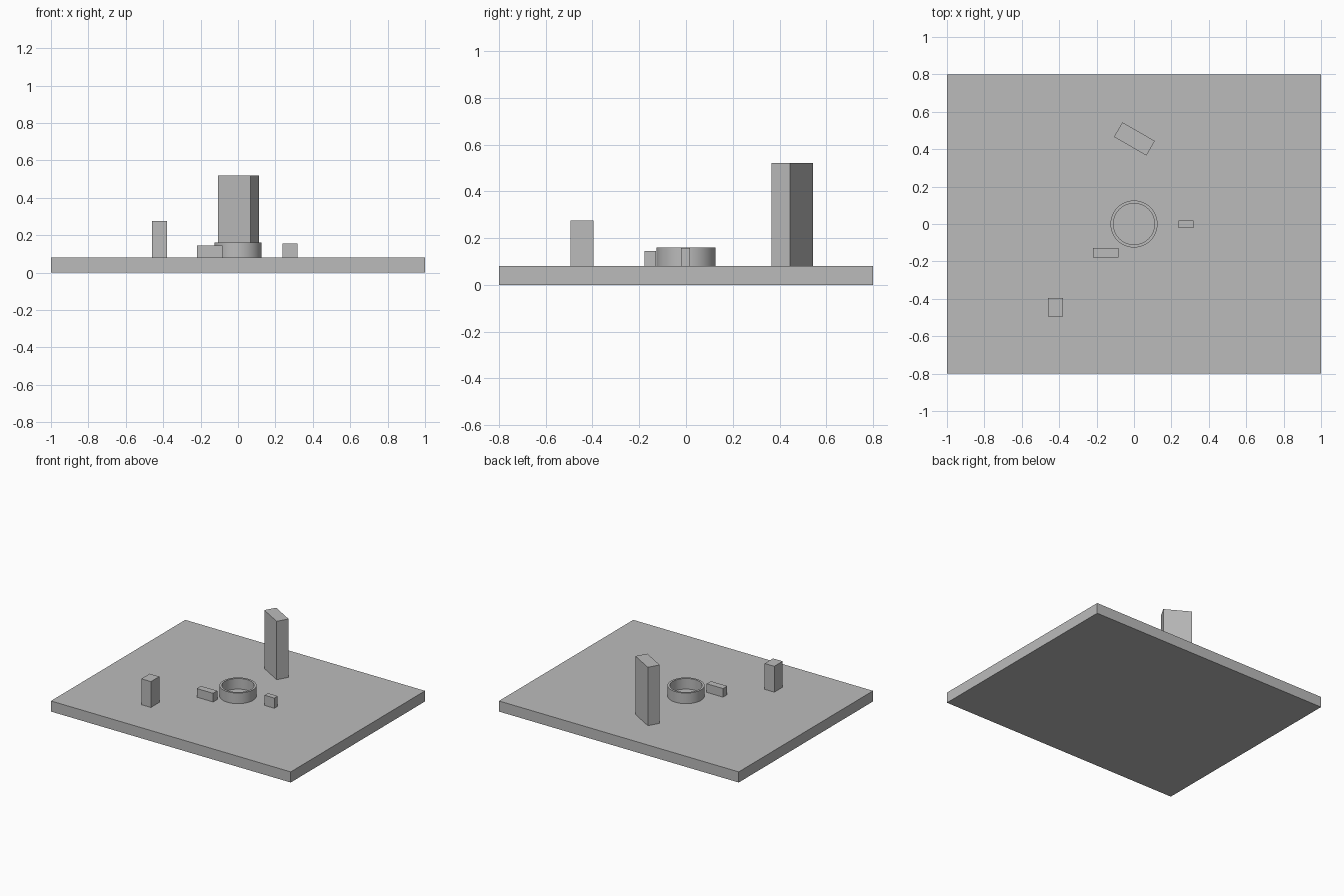
import bpy
import bmesh
from math import radians
from mathutils import Matrix

cube = bpy.data.objects.get("Cube")
if cube:
    bpy.data.objects.remove(cube, do_unlink=True)

GREY = (0.5, 0.5, 0.5, 1)
grey = bpy.data.materials.new("plain_grey")
grey.use_nodes = True
grey.diffuse_color = GREY
grey.node_tree.nodes["Principled BSDF"].inputs["Base Color"].default_value = GREY

DECK = 0.08  # top of the ground slab


def add_part(name, bm):
    bmesh.ops.recalc_face_normals(bm, faces=bm.faces)
    mesh = bpy.data.meshes.new(name)
    bm.to_mesh(mesh)
    bm.free()
    mesh.materials.append(grey)
    part = bpy.data.objects.new(name, mesh)
    bpy.context.collection.objects.link(part)
    return part


def block(name, x, y, width, depth, bottom, top, turn=0):
    bm = bmesh.new()
    bmesh.ops.create_cube(bm, size=1)
    bmesh.ops.scale(bm, vec=(width, depth, top - bottom), verts=bm.verts)
    part = add_part(name, bm)
    part.location = (x, y, (bottom + top) / 2)
    part.rotation_euler.z = radians(turn)


def ring(name, inner, outer, bottom, top, sides=64):
    # Spin a closed rectangular section around the vertical axis
    bm = bmesh.new()
    section = [(inner, bottom), (outer, bottom), (outer, top), (inner, top)]
    verts = [bm.verts.new((r, 0, z)) for r, z in section]
    edges = [bm.edges.new((verts[i - 1], verts[i])) for i in range(4)]
    bmesh.ops.spin(bm, geom=verts + edges, cent=(0, 0, 0), axis=(0, 0, 1),
                   angle=radians(360), steps=sides, use_merge=True)
    bmesh.ops.remove_doubles(bm, verts=bm.verts, dist=0.0001)
    part = add_part(name, bm)
    bpy.ops.object.select_all(action="DESELECT")
    part.select_set(True)
    bpy.context.view_layer.objects.active = part
    bpy.ops.object.shade_smooth_by_angle(angle=radians(30))


# Ground slab
block("ground_slab", 0, 0, 2, 1.6, 0, DECK)

# Round basin wall in the middle
ring("basin_wall", 0.11, 0.126, DECK, 0.16)

# Tall slab turned towards the basin
block("tall_slab", 0.002, 0.455, 0.2, 0.09, DECK, 0.52, turn=-30)

# Short post and the two low blocks beside the basin
block("short_post", -0.42, -0.445, 0.08, 0.1, DECK, 0.275)
block("long_low_block", -0.151, -0.153, 0.136, 0.05, DECK, 0.145)
block("small_low_block", 0.278, -0.002, 0.08, 0.04, DECK, 0.157)
